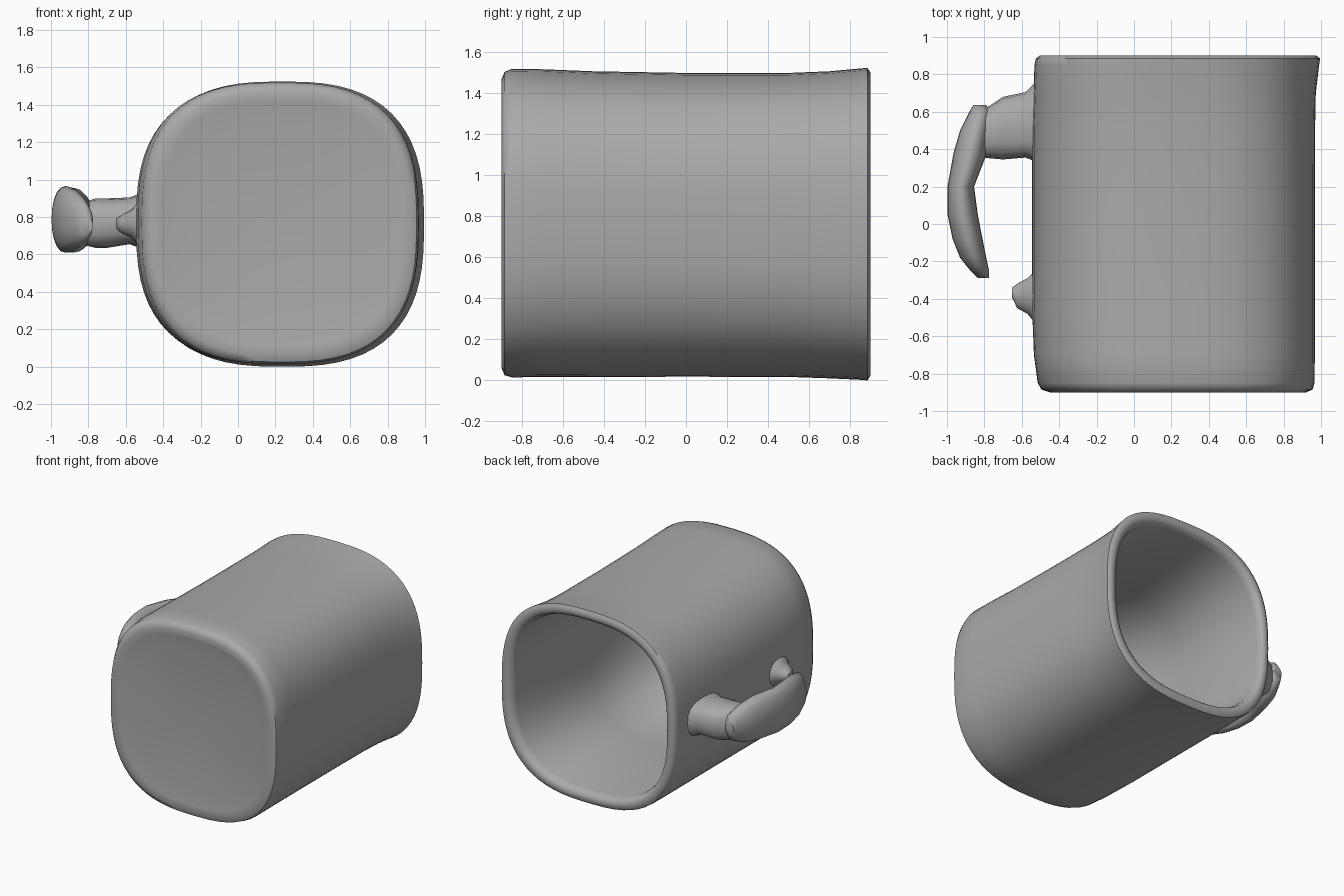
import bpy, bmesh, math

TAU = 2 * math.pi
grey = bpy.data.materials.new("plain grey")
grey.diffuse_color = (0.4, 0.4, 0.4, 1)


def loft(name, rings, angle=50):
    """Skin a list of closed rings and cap both ends."""
    bm = bmesh.new()
    loops = [[bm.verts.new(p) for p in ring] for ring in rings]
    n = len(loops[0])
    for a, b in zip(loops, loops[1:]):
        for i in range(n):
            j = (i + 1) % n
            bm.faces.new((a[i], a[j], b[j], b[i]))
    bm.faces.new(loops[0][::-1])
    bm.faces.new(loops[-1])
    bmesh.ops.recalc_face_normals(bm, faces=bm.faces)
    mesh = bpy.data.meshes.new(name)
    bm.to_mesh(mesh)
    bm.free()
    mesh.materials.append(grey)
    ob = bpy.data.objects.new(name, mesh)
    bpy.context.collection.objects.link(ob)
    bpy.ops.object.select_all(action='DESELECT')
    ob.select_set(True)
    bpy.context.view_layer.objects.active = ob
    bpy.ops.object.shade_smooth_by_angle(angle=math.radians(angle))
    return ob


def section(count, a, b, power):
    """Points of a rounded-square outline."""
    pts = []
    for i in range(count):
        c, s = math.cos(TAU * i / count), math.sin(TAU * i / count)
        pts.append((a * math.copysign(abs(c) ** (2 / power), c),
                    b * math.copysign(abs(s) ** (2 / power), s)))
    return pts


def ring_y(y, x0, x1, z0, z1, power=2.7, count=64):
    return [((x0 + x1) / 2 + u, y, (z0 + z1) / 2 + v)
            for u, v in section(count, (x1 - x0) / 2, (z1 - z0) / 2, power)]


def ring_x(x, y0, y1, z0, z1, power=2.7, count=16):
    return [(x, (y0 + y1) / 2 + u, (z0 + z1) / 2 + v)
            for u, v in section(count, (y1 - y0) / 2, (z1 - z0) / 2, power)]


# Cup lying on its side: base, outer wall, rolled rim, inner wall, floor
cup = [  # y, x min, x max, z min, z max
    (-0.875, 0.2, 0.26, 0.73, 0.79),
    (-0.88, -0.30, 0.78, 0.21, 1.32),
    (-0.895, -0.41, 0.88, 0.11, 1.42),
    (-0.90, -0.45, 0.92, 0.06, 1.47),
    (-0.885, -0.495, 0.955, 0.025, 1.505),
    (-0.85, -0.515, 0.965, 0.015, 1.52),
    (-0.70, -0.535, 0.967, 0.016, 1.518),
    (-0.45, -0.545, 0.967, 0.017, 1.508),
    (0.00, -0.545, 0.967, 0.018, 1.50),
    (0.50, -0.545, 0.968, 0.017, 1.50),
    (0.70, -0.538, 0.972, 0.010, 1.508),
    (0.85, -0.532, 0.99, 0.003, 1.522),
    (0.885, -0.525, 0.995, 0.0, 1.525),
    (0.90, -0.505, 0.975, 0.022, 1.503),
    (0.90, -0.475, 0.945, 0.052, 1.473),
    (0.885, -0.455, 0.915, 0.075, 1.45),
    (0.84, -0.445, 0.90, 0.09, 1.435),
    (0.00, -0.445, 0.87, 0.105, 1.41),
    (-0.70, -0.43, 0.86, 0.12, 1.41),
    (-0.78, -0.37, 0.80, 0.18, 1.35),
    (-0.80, -0.22, 0.65, 0.33, 1.20),
]
loft("cup", [ring_y(*r) for r in cup])

# Handle grip: curved leaf running along the side
grip = [
    (0.635, -0.86, -0.79, 0.73, 0.83),
    (0.60, -0.88, -0.762, 0.67, 0.88),
    (0.50, -0.93, -0.77, 0.625, 0.93),
    (0.38, -0.965, -0.785, 0.61, 0.955),
    (0.20, -0.997, -0.855, 0.61, 0.965),
    (0.05, -0.997, -0.835, 0.61, 0.965),
    (-0.08, -0.97, -0.81, 0.62, 0.95),
    (-0.18, -0.93, -0.79, 0.64, 0.92),
    (-0.25, -0.875, -0.775, 0.67, 0.87),
    (-0.288, -0.835, -0.775, 0.71, 0.80),
]
loft("handle_grip", [ring_y(*r, power=2.1, count=20) for r in grip])

# Stub joining the grip to the cup
stub = [
    (-0.86, 0.36, 0.58, 0.66, 0.87),
    (-0.76, 0.35, 0.64, 0.635, 0.90),
    (-0.70, 0.345, 0.68, 0.635, 0.90),
    (-0.58, 0.355, 0.705, 0.655, 0.905),
    (-0.54, 0.34, 0.745, 0.64, 0.92),
    (-0.49, 0.33, 0.76, 0.63, 0.93),
]
loft("handle_stub", [ring_x(*r) for r in stub])

# Broken lower stump of the handle
stump = [
    (-0.653, -0.39, -0.34, 0.74, 0.79),
    (-0.625, -0.45, -0.32, 0.715, 0.81),
    (-0.57, -0.48, -0.29, 0.69, 0.84),
    (-0.545, -0.51, -0.265, 0.66, 0.87),
    (-0.49, -0.53, -0.25, 0.64, 0.89),
]
loft("handle_stump", [ring_x(*r, power=2.1) for r in stump])
